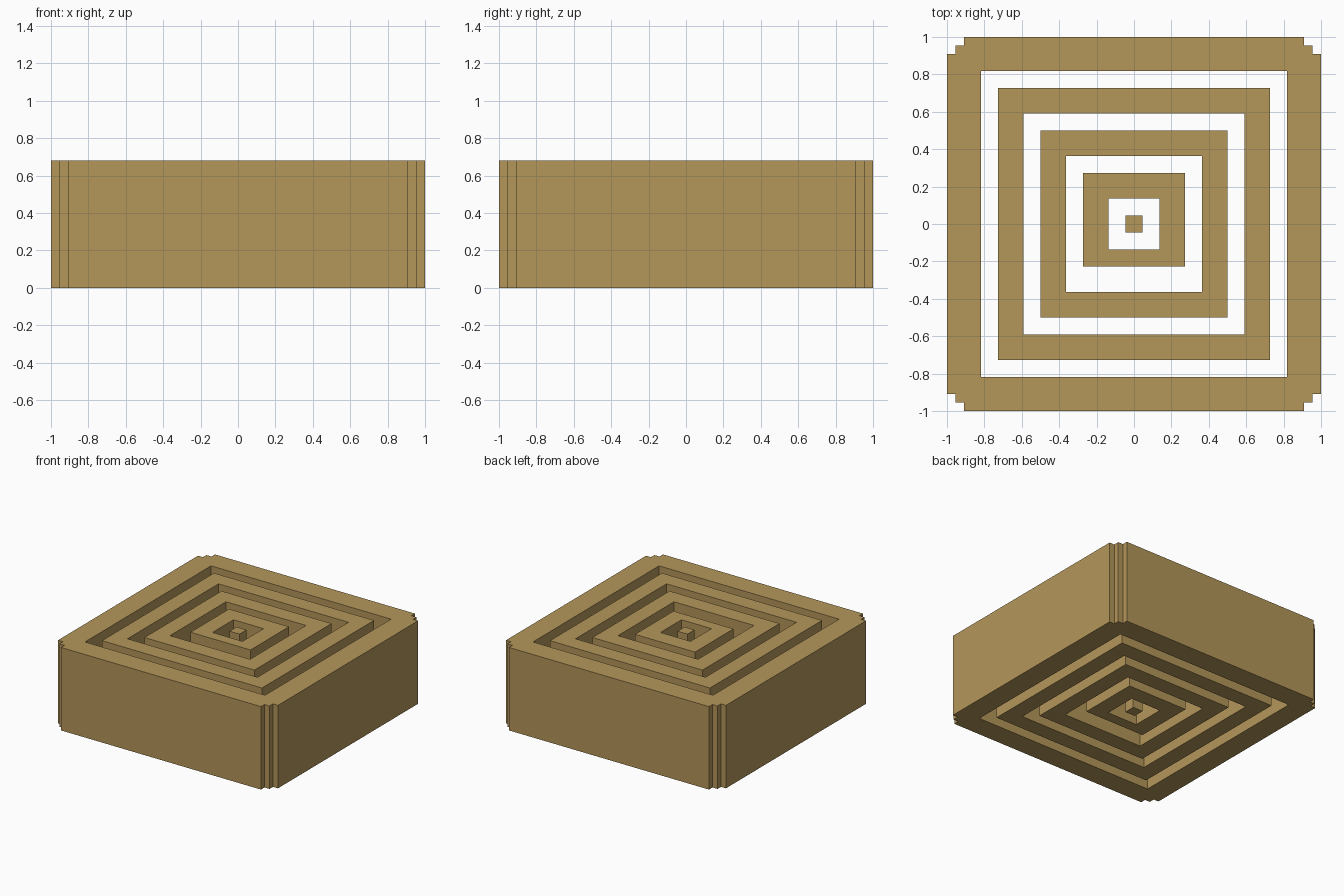
import bpy, bmesh

if "Cube" in bpy.data.objects:
    bpy.data.objects.remove(bpy.data.objects["Cube"])

U = 1 / 22          # one grid cell
H = 15 * U          # height of every wall

brass = bpy.data.materials.new("tan_brass")
brass.diffuse_color = (0.456, 0.305, 0.102, 1)
brass.use_nodes = True
brass.node_tree.nodes["Principled BSDF"].inputs["Base Color"].default_value = brass.diffuse_color


def square(x, y0, y1):
    return [(-x, y0), (x, y0), (x, y1), (-x, y1)]


def prism(name, outer, inner=None):
    """Extrude an outline, optionally with a rectangular through-opening."""
    bm = bmesh.new()
    edges = []
    for loop in filter(None, (outer, inner)):
        vs = [bm.verts.new((x * U, y * U, 0)) for x, y in loop]
        edges += [bm.edges.new((vs[i - 1], vs[i])) for i in range(len(vs))]
    bmesh.ops.triangle_fill(bm, edges=edges, use_beauty=True, use_dissolve=False)
    ext = bmesh.ops.extrude_face_region(bm, geom=bm.faces[:], use_keep_orig=True)
    top = [g for g in ext["geom"] if isinstance(g, bmesh.types.BMVert)]
    bmesh.ops.translate(bm, verts=top, vec=(0, 0, H))
    bmesh.ops.recalc_face_normals(bm, faces=bm.faces[:])
    me = bpy.data.meshes.new(name)
    bm.to_mesh(me)
    bm.free()
    me.materials.append(brass)
    ob = bpy.data.objects.new(name, me)
    bpy.context.collection.objects.link(ob)


# Outer wall with stair-stepped corners, one corner rotated four times
outline = []
corner = [(22, 20), (21, 20), (21, 21), (20, 21), (20, 22)]
for _ in range(4):
    outline += corner
    corner = [(-y, x) for x, y in corner]
prism("outer_wall", outline, square(18, -18, 18))

# Nested rings: outer half size, front edge, inner half size
for name, o, front, i in (("large_ring", 16, -16, 13),
                          ("middle_ring", 11, -11, 8),
                          ("small_ring", 6, -5, 3)):
    prism(name, square(o, front, o), square(i, -i, i))

# Centre post
prism("centre_post", square(1, -1, 1))
